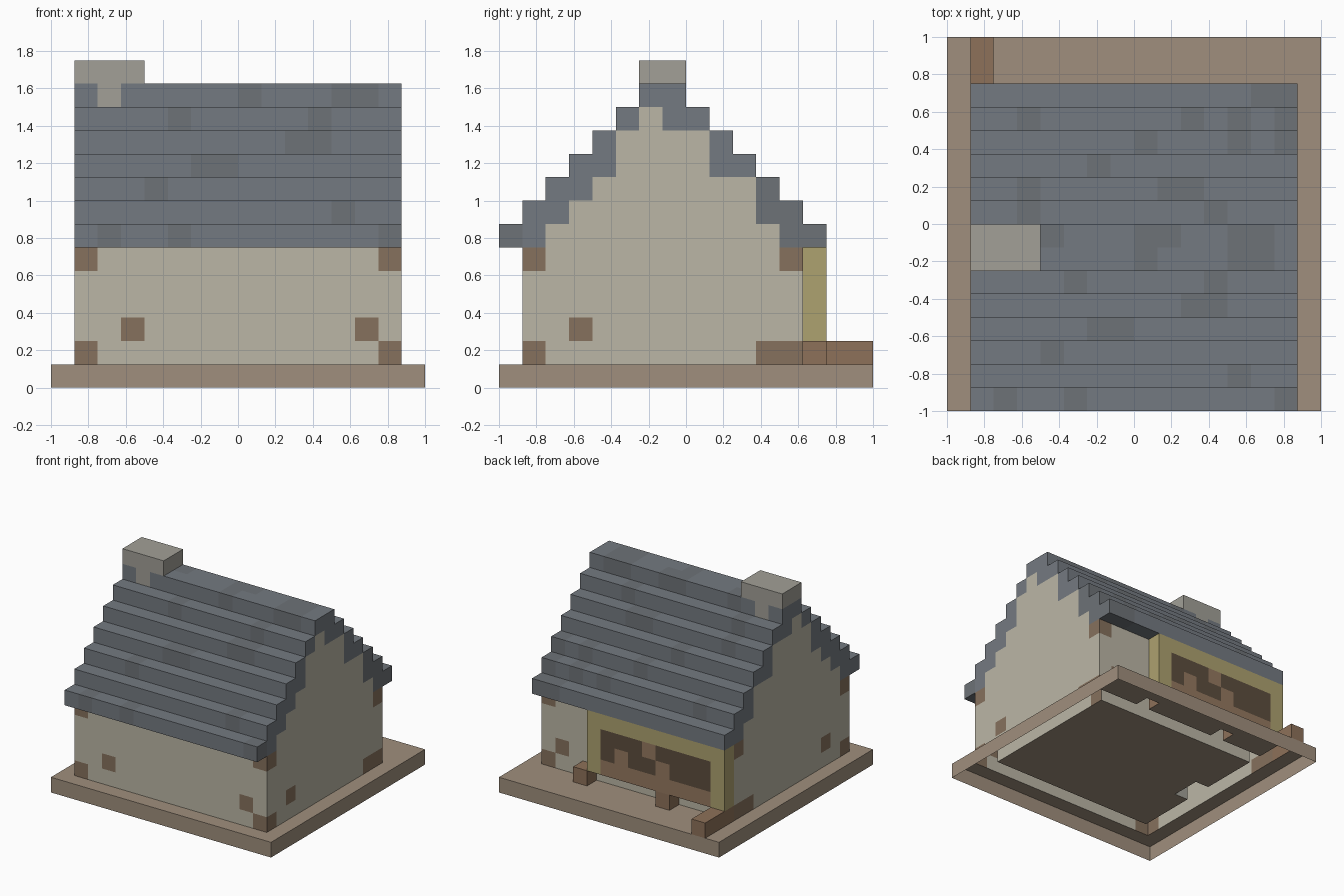
import bpy, bmesh, random
from mathutils import Vector

if "Cube" in bpy.data.objects:
    bpy.data.objects.remove(bpy.data.objects["Cube"])

random.seed(4)
V = 0.125                      # edge length of one block; the grid is 16 x 16 x 14
cells = {}                     # (ix, iy, iz) -> part name

COLORS = {
    "ground_slab": (0.35, 0.275, 0.205),
    "plaster_walls": (0.50, 0.47, 0.38),
    "timber_blocks": (0.24, 0.165, 0.11),
    "roof_tiles": (0.175, 0.195, 0.22),
    "roof_dark_tiles": (0.155, 0.17, 0.185),
    "chimney": (0.36, 0.35, 0.31),
    "bay_frame": (0.42, 0.36, 0.16),
    "bay_panel": (0.30, 0.19, 0.115),
    "bay_dark_panel": (0.11, 0.075, 0.048),
    "porch_posts": (0.27, 0.165, 0.10),
}


def fill(part, x, y, z):
    """Fill inclusive index ranges with blocks of one part."""
    for i in range(x[0], x[1] + 1):
        for j in range(y[0], y[1] + 1):
            for k in range(z[0], z[1] + 1):
                cells[i, j, k] = part


# Ground slab
fill("ground_slab", (0, 15), (0, 15), (0, 0))

# Long walls
for y in (1, 12):
    fill("plaster_walls", (1, 14), (y, y), (1, 5))

# Stepped roof courses (first and last level per row), gables filled below
profile = [(6, 6), (6, 7), (7, 8), (8, 9), (9, 10), (11, 11), (12, 12),
           (11, 12), (11, 11), (9, 10), (9, 9), (7, 8), (6, 7), (6, 6)]
for y, (low, high) in enumerate(profile):
    if 1 <= y <= 12:
        for x in (1, 14):
            fill("plaster_walls", (x, x), (y, y), (1, low - 1))
    for x in range(1, 15):
        tone = "roof_dark_tiles" if random.random() < 0.15 else "roof_tiles"
        fill(tone, (x, x), (y, y), (low, high))

# Timber corner blocks and accents
for x in (1, 14):
    for y in (1, 12):
        for z in (1, 5):
            cells[x, y, z] = "timber_blocks"
    cells[x, 11, 1] = "timber_blocks"
    cells[x, 3, 2] = "timber_blocks"
for c in ((3, 1, 2), (13, 1, 2), (13, 12, 2)):
    cells[c] = "timber_blocks"

# Chimney stack and cap
fill("chimney", (2, 2), (6, 7), (1, 12))
fill("chimney", (1, 3), (6, 7), (13, 13))

# Bay at the back: frame with a two-tone panel
fill("bay_frame", (1, 10), (13, 13), (2, 5))
for z, row in ((4, "DDDLDDDD"), (3, "DLDDLDDD"), (2, "LLLLLLLL")):
    for n, tone in enumerate(row):
        cells[9 - n, 13, z] = "bay_dark_panel" if tone == "D" else "bay_panel"

# Short posts at the foot of the bay
for x in (5, 11):
    cells[x, 13, 1] = "porch_posts"
fill("porch_posts", (1, 1), (13, 15), (1, 1))

# One mesh per part with only exposed faces; the underside stays open
DIRS = [Vector(d) for d in ((1, 0, 0), (-1, 0, 0), (0, 1, 0), (0, -1, 0), (0, 0, 1), (0, 0, -1))]
for part, color in COLORS.items():
    bm = bmesh.new()
    for c in [c for c, p in cells.items() if p == part]:
        centre = (Vector(c) + Vector((0.5, 0.5, 0.5))) * V - Vector((1, 1, 0))
        for d in DIRS:
            n = tuple(int(a + b) for a, b in zip(c, d))
            if n in cells or n[2] < 0:
                continue
            u = Vector((d.y, d.z, d.x))
            w = d.cross(u)
            bm.faces.new([bm.verts.new(centre + (d + u * a + w * b) * V / 2)
                          for a, b in ((-1, -1), (1, -1), (1, 1), (-1, 1))])
    bmesh.ops.remove_doubles(bm, verts=bm.verts[:], dist=0.001)
    mesh = bpy.data.meshes.new(part)
    bm.to_mesh(mesh)
    bm.free()
    mat = bpy.data.materials.new(part)
    mat.diffuse_color = (*color, 1)
    mat.use_nodes = True
    mat.node_tree.nodes["Principled BSDF"].inputs["Base Color"].default_value = mat.diffuse_color
    mesh.materials.append(mat)
    bpy.context.collection.objects.link(bpy.data.objects.new(part, mesh))
